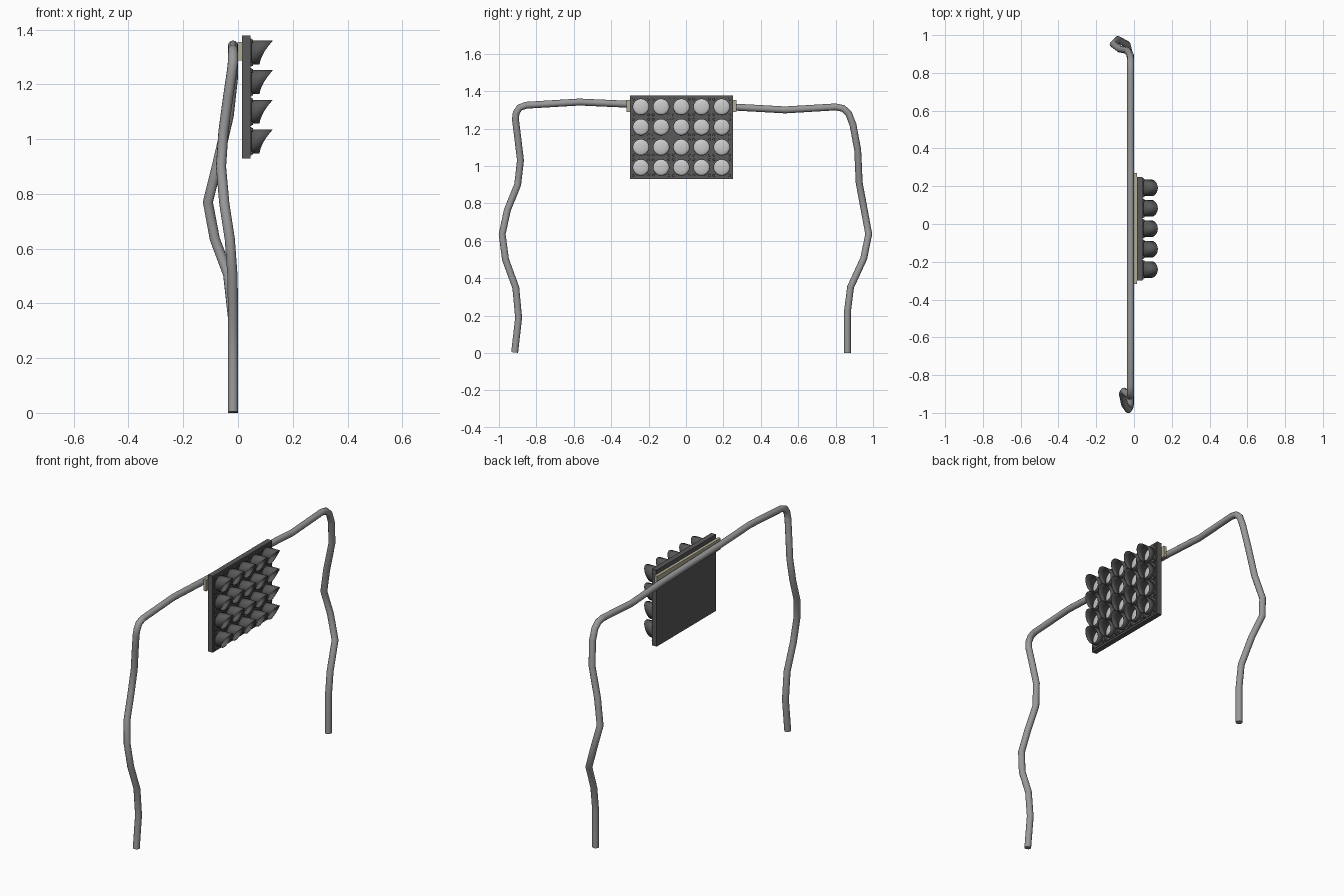
import bpy, bmesh, math
from mathutils import Matrix, Vector

if "Cube" in bpy.data.objects:
    bpy.data.objects.remove(bpy.data.objects["Cube"])


def material(name, rgb):
    m = bpy.data.materials.new(name)
    m.diffuse_color = (*rgb, 1)
    m.use_nodes = True
    m.node_tree.nodes["Principled BSDF"].inputs["Base Color"].default_value = m.diffuse_color
    return m


DARK = material("dark_housing", (0.10, 0.10, 0.10))
STEEL = material("grey_steel", (0.32, 0.32, 0.32))
BEIGE = material("beige_bracket", (0.45, 0.42, 0.30))
LENS = material("pale_lens", (0.75, 0.75, 0.75))


def finish(name, bm, mat, smooth=False):
    me = bpy.data.meshes.new(name)
    bm.to_mesh(me)
    bm.free()
    ob = bpy.data.objects.new(name, me)
    bpy.context.collection.objects.link(ob)
    me.materials.append(mat)
    if smooth:
        smooth_object(ob)
    return ob


def smooth_object(ob):
    bpy.ops.object.select_all(action='DESELECT')
    ob.select_set(True)
    bpy.context.view_layer.objects.active = ob
    bpy.ops.object.shade_smooth_by_angle(angle=math.radians(35))


def add_box(bm, lo, hi):
    lo, hi = Vector(lo), Vector(hi)
    bmesh.ops.create_cube(bm, size=1, matrix=Matrix.Translation((lo + hi) / 2)
                          @ Matrix.Diagonal((*(hi - lo), 1)))


# Bent pipe frame: one leg, the crossbar, the other leg
PATH = [(-.018, -.916, .003), (-.018, -.895, .19), (-.018, -.91, .35), (-.02, -.965, .50),
        (-.03, -.983, .635), (-.05, -.955, .765), (-.062, -.90, .90), (-.053, -.885, 1.03),
        (-.036, -.90, 1.155), (-.022, -.912, 1.25), (-.018, -.908, 1.285), (-.018, -.89, 1.312),
        (-.018, -.855, 1.325), (-.018, -.57, 1.342), (-.018, -.30, 1.33), (-.018, .26, 1.315),
        (-.018, .53, 1.30), (-.018, .80, 1.316), (-.018, .84, 1.308), (-.018, .87, 1.28),
        (-.019, .893, 1.22), (-.034, .918, 1.085), (-.075, .926, .91), (-.11, .952, .77),
        (-.085, .977, .636), (-.036, .95, .505), (-.019, .88, .353), (-.018, .863, .22),
        (-.018, .863, 0)]
curve = bpy.data.curves.new("pipe_frame", 'CURVE')
curve.dimensions = '3D'
curve.bevel_depth = 0.0185
curve.bevel_resolution = 4
curve.use_fill_caps = True
spline = curve.splines.new('POLY')
spline.points.add(len(PATH) - 1)
for p, co in zip(spline.points, PATH):
    p.co = (*co, 1)
pipe = bpy.data.objects.new("pipe_frame", curve)
bpy.context.collection.objects.link(pipe)
curve.materials.append(STEEL)
bpy.context.view_layer.objects.active = pipe
pipe.select_set(True)
bpy.ops.object.convert(target='MESH')
smooth_object(bpy.context.view_layer.objects.active)

# Mounting bracket between the crossbar and the panel
bm = bmesh.new()
add_box(bm, (-.002, -.318, 1.288), (.016, .27, 1.354))
finish("mounting_bracket", bm, BEIGE)

# Panel slab
bm = bmesh.new()
add_box(bm, (.015, -.30, .93), (.046, .25, 1.378))
finish("panel_slab", bm, DARK)

# Grid of lamp positions on the panel
PITCH, R = 0.108, 0.044
CELLS = [(-.025 + (c - 2) * PITCH, 1.154 + (r - 1.5) * PITCH)
         for c in range(5) for r in range(4)]

# Raised square tile with a bolt in every corner
tiles, bolts = bmesh.new(), bmesh.new()
turn = Matrix.Rotation(math.pi / 2, 4, 'Y')
for y, z in CELLS:
    h = 0.0515
    add_box(tiles, (.045, y - h, z - h), (.050, y + h, z + h))
    for sy in (-1, 1):
        for sz in (-1, 1):
            bmesh.ops.create_cone(bolts, cap_ends=True, segments=8, radius1=.007, radius2=.006,
                                  depth=.006,
                                  matrix=Matrix.Translation((.052, y + sy * .042, z + sz * .042)) @ turn)
finish("lamp_tiles", tiles, DARK)
finish("tile_bolts", bolts, DARK)

# Shallow domed lenses
bm = bmesh.new()
for y, z in CELLS:
    bmesh.ops.create_uvsphere(bm, u_segments=24, v_segments=10, radius=1,
                              matrix=Matrix.Translation((.050, y, z))
                              @ Matrix.Diagonal((.010, .0425, .0425, 1)) @ turn)
finish("lenses", bm, LENS, True)

# Visors: tubes cut with a concave sweep, longest at the top
bm = bmesh.new()
N = 28
for y, z in CELLS:
    rings = [[], []]
    for i in range(N):
        a = 2 * math.pi * (i + .5) / N
        reach = .079 + .047 * ((math.sin(a) + 1) / 2) ** 1.6
        for ring, x in zip(rings, (.048, reach)):
            ring.append(bm.verts.new((x, y + R * math.cos(a), z + R * math.sin(a))))
    for i in range(N):
        j = (i + 1) % N
        bm.faces.new((rings[0][i], rings[0][j], rings[1][j], rings[1][i]))
visors = finish("visors", bm, DARK, True)
shell = visors.modifiers.new("thickness", 'SOLIDIFY')
shell.thickness = 0.002
shell.offset = -1
